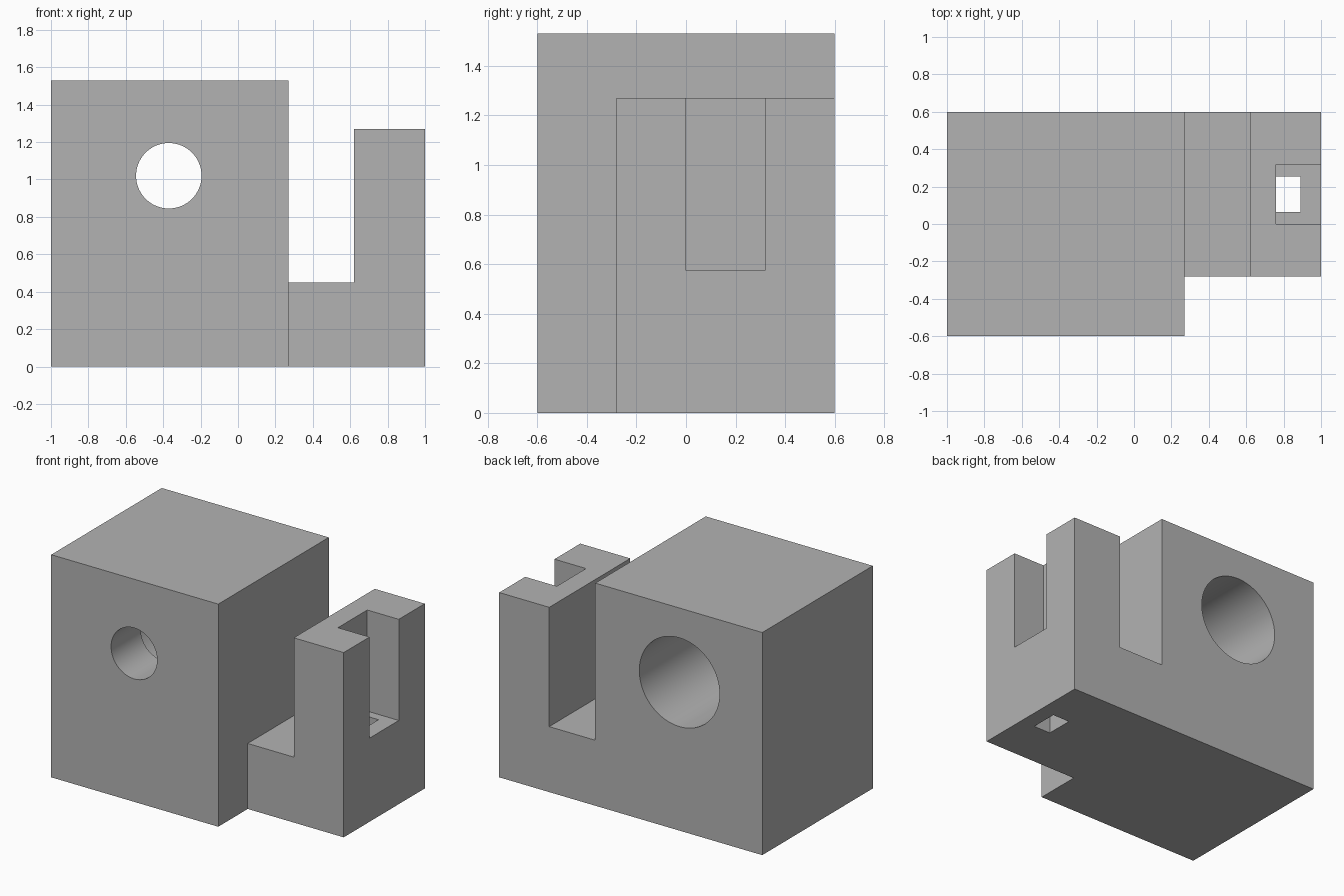
import bpy
from math import radians
from mathutils import Vector

cube = bpy.data.objects.get("Cube")
if cube:
    bpy.data.objects.remove(cube, do_unlink=True)

# Single plain grey
grey = bpy.data.materials.new("plain_grey")
grey.use_nodes = True
colour = (0.45, 0.45, 0.45, 1)
grey.diffuse_color = colour
grey.node_tree.nodes["Principled BSDF"].inputs["Base Color"].default_value = colour


def box(name, low, high):
    low, high = Vector(low), Vector(high)
    bpy.ops.mesh.primitive_cube_add(size=1, location=(low + high) / 2)
    ob = bpy.context.object
    ob.name = name
    ob.scale = high - low
    bpy.ops.object.transform_apply(location=True, rotation=True, scale=True)
    ob.data.materials.append(grey)
    return ob


def bore(name, radius, y0, y1):
    bpy.ops.mesh.primitive_cylinder_add(
        vertices=96, radius=radius, depth=y1 - y0,
        location=(-0.37, (y0 + y1) / 2, 1.02), rotation=(radians(90), 0, 0))
    ob = bpy.context.object
    ob.name = name
    bpy.ops.object.transform_apply(location=True, rotation=True, scale=True)
    ob.data.materials.append(grey)
    return ob


def cut(target, cutter):
    cutter.hide_render = True
    mod = target.modifiers.new(cutter.name, 'BOOLEAN')
    mod.operation = 'DIFFERENCE'
    mod.solver = 'EXACT'
    mod.object = cutter
    bpy.context.view_layer.objects.active = target
    bpy.ops.object.modifier_apply(modifier=mod.name)
    bpy.data.objects.remove(cutter, do_unlink=True)


# Solid stock, machined into a large block with a lower side arm
body = box("bracket_block", (-1, -0.6, 0), (1, 0.6, 1.53))

# Front corner, slot between block and arm, and space above the arm
cut(body, box("front_corner_cut", (0.27, -0.8, -0.2), (1.2, -0.28, 1.8)))
cut(body, box("slot_cut", (0.27, -0.5, 0.45), (0.62, 0.8, 1.8)))
cut(body, box("arm_top_cut", (0.5, -0.5, 1.27), (1.2, 0.8, 1.8)))

# Side pocket in the arm, with a drain hole through its floor
cut(body, box("pocket_cut", (0.76, 0, 0.575), (1.2, 0.318, 1.5)))
cut(body, box("drain_cut", (0.76, 0.065, -0.2), (0.89, 0.255, 0.8)))

# Stepped bore: narrow at the front, wide from the back
cut(body, bore("wide_bore_cut", 0.305, -0.28, 0.8))
cut(body, bore("narrow_bore_cut", 0.175, -0.8, 0))

bpy.ops.object.select_all(action='DESELECT')
body.select_set(True)
bpy.context.view_layer.objects.active = body
bpy.ops.object.shade_smooth_by_angle(angle=radians(30))
